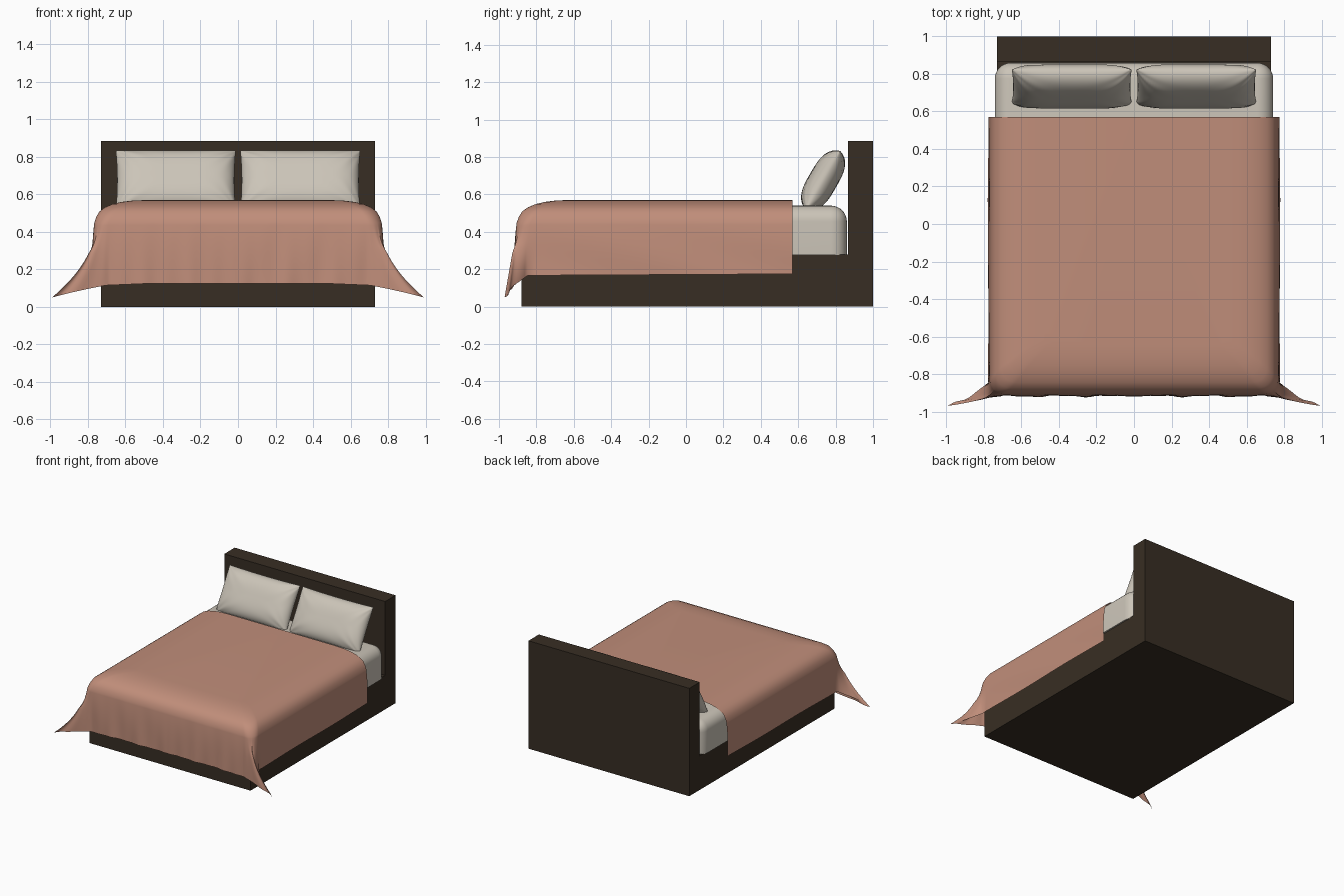
import bpy, bmesh, math
from mathutils import Vector

if "Cube" in bpy.data.objects:
    bpy.data.objects.remove(bpy.data.objects["Cube"])


def material(name, rgb):
    m = bpy.data.materials.new(name)
    m.diffuse_color = (*rgb, 1)
    m.use_nodes = True
    m.node_tree.nodes["Principled BSDF"].inputs["Base Color"].default_value = m.diffuse_color
    return m


WOOD = material("dark wood", (0.039, 0.027, 0.017))
LINEN = material("off white linen", (0.60, 0.555, 0.48))
BLANKET = material("dusty pink blanket", (0.53, 0.27, 0.195))


def finish(bm, name, mat, smooth=None):
    bmesh.ops.recalc_face_normals(bm, faces=bm.faces)
    me = bpy.data.meshes.new(name)
    bm.to_mesh(me)
    bm.free()
    me.materials.append(mat)
    ob = bpy.data.objects.new(name, me)
    bpy.context.collection.objects.link(ob)
    if smooth:
        bpy.ops.object.select_all(action='DESELECT')
        ob.select_set(True)
        bpy.context.view_layer.objects.active = ob
        bpy.ops.object.shade_smooth_by_angle(angle=math.radians(smooth))
    return ob


def box(bm, lo, hi):
    vs = bmesh.ops.create_cube(bm, size=1)['verts']
    for v in vs:
        v.co = Vector([(l + h) / 2 + c * (h - l) for l, h, c in zip(lo, hi, v.co)])


# Frame: L-shaped side profile (base and headboard in one piece)
bm = bmesh.new()
profile = [(-0.88, 0), (1, 0), (1, 0.885), (0.865, 0.885), (0.865, 0.28), (-0.88, 0.28)]
face = bm.faces.new([bm.verts.new((-0.73, y, z)) for y, z in profile])
ext = bmesh.ops.extrude_face_region(bm, geom=[face])['geom']
bmesh.ops.translate(bm, vec=(1.46, 0, 0),
                    verts=[g for g in ext if isinstance(g, bmesh.types.BMVert)])
finish(bm, "bed_frame", WOOD)

# Mattress: soft rounded block
bm = bmesh.new()
box(bm, (-0.742, -0.87, 0.275), (0.742, 0.86, 0.54))
upper = [e for e in bm.edges if max(v.co.z for v in e.verts) > 0.4]
bmesh.ops.bevel(bm, geom=upper, offset=0.085, segments=8, profile=0.5, affect='EDGES')
finish(bm, "mattress", LINEN, 40)

# Pillows: two puffed faces with pinched sides and creases at the corners
UP = Vector((0, 0.5, 0.866))
OUT = Vector((0, -0.866, 0.5))


def pillow(name, cx, flip):
    bm = bmesh.new()
    n = 48
    for side in (1, -1):
        for v in bmesh.ops.create_grid(bm, x_segments=n, y_segments=n, size=1)['verts']:
            # pack the grid towards the seams
            u, w = (math.sin(c * math.pi / 2) for c in v.co.xy)
            puff = (max(0, 1 - abs(u) ** 5) * max(0, 1 - abs(w) ** 3.2)) ** 0.55
            du, dw = 1.05 - abs(u), 1.05 - abs(w)
            crease = math.sin(14 * math.atan2(dw, du * 1.8) + 2 * u * flip)
            fade = math.exp(-3 * math.hypot(du * 1.4, dw))
            t = side * (0.078 * puff * (1 + 0.16 * crease * fade))
            x = u * 0.32 * (1 - 0.025 * (1 - w * w))
            h = w * 0.182 * (1 - 0.03 * (1 - u * u))
            v.co = Vector((cx + x, 0.733, 0.675)) + UP * h + OUT * t
    bmesh.ops.remove_doubles(bm, verts=bm.verts, dist=0.0004)
    finish(bm, name, LINEN, 60)


pillow("left_pillow", -0.332, -1)
pillow("right_pillow", 0.332, 1)

# Blanket: half rings lofted from the flat top down to the hem, then mirrored
HEAD_Y = 0.57
NS, NC, NF = 36, 20, 64


def ring(a, b, r, z_top, f):
    """Side, corner and front points of one ring; f is 0 above the hang, 1 at the hem."""
    pts = []
    tip = Vector((0.757 + 0.235 * f * f, -0.90 - 0.07 * f))

    def add(x, y, hem):
        pts.append((x, y, z_top + (hem - z_top) * f))

    for i in range(NS):
        s = i / NS
        y = HEAD_Y + (-b + r - HEAD_Y) * s
        add(a + 0.003 * f * math.sin(9 * s + 5 * f), y, 0.175 - 0.008 * s)
    for i in range(NC + 1):
        k = i / NC
        ang = k * math.pi / 2
        p = Vector((a - r + r * math.cos(ang), -b + r - r * math.sin(ang)))
        tent = 1 - abs(2 * k - 1)
        p = p.lerp(tip, tent * min(1, 2.5 * f))
        p.y += 0.010 * f * math.sin(tent * math.pi * 3) * tent
        base = 0.167 if k < 0.5 else 0.115
        add(p.x, p.y, base + (0.05 - base) * tent)
    for i in range(1, NF + 1):
        s = i / NF
        x = (a - r) * (1 - s)
        wave = math.sin(23 * x + 2 * f) + 0.6 * math.sin(51 * x + 1)
        add(x, -b - 0.004 * f * wave * min(1, 6 * (1 - s) + 0.3), 0.115 + 0.01 * min(1, 3 * s))
    return pts


rings = [ring(a, b, r, z, 0) for a, b, r, z in (
    (0.48, 0.64, 0.03, 0.570), (0.56, 0.70, 0.05, 0.567), (0.62, 0.755, 0.06, 0.560),
    (0.67, 0.805, 0.07, 0.548), (0.71, 0.845, 0.08, 0.531), (0.738, 0.875, 0.08, 0.510),
    (0.755, 0.893, 0.08, 0.482), (0.766, 0.905, 0.075, 0.450))]
for j in range(1, 25):
    f = j / 24
    g = 1 - (1 - f) ** 3
    rings.append(ring(0.766 + 0.011 * g, 0.905 + 0.013 * g, 0.072, 0.45, f))

bm = bmesh.new()
grid = [[bm.verts.new(p) for p in row] for row in rings]
for r0, r1 in zip(grid, grid[1:]):
    for i in range(len(r0) - 1):
        bm.faces.new((r0[i], r0[i + 1], r1[i + 1], r1[i]))
bm.faces.new(grid[0] + [bm.verts.new((0, HEAD_Y, 0.57))])
half = bm.verts[:] + bm.edges[:] + bm.faces[:]
bmesh.ops.mirror(bm, geom=half, axis='X', merge_dist=0.0005)
blanket = finish(bm, "blanket", BLANKET, 60)
# make sure the cloth's outside faces up
if max(blanket.data.polygons, key=lambda p: p.area).normal.z < 0:
    blanket.data.flip_normals()
